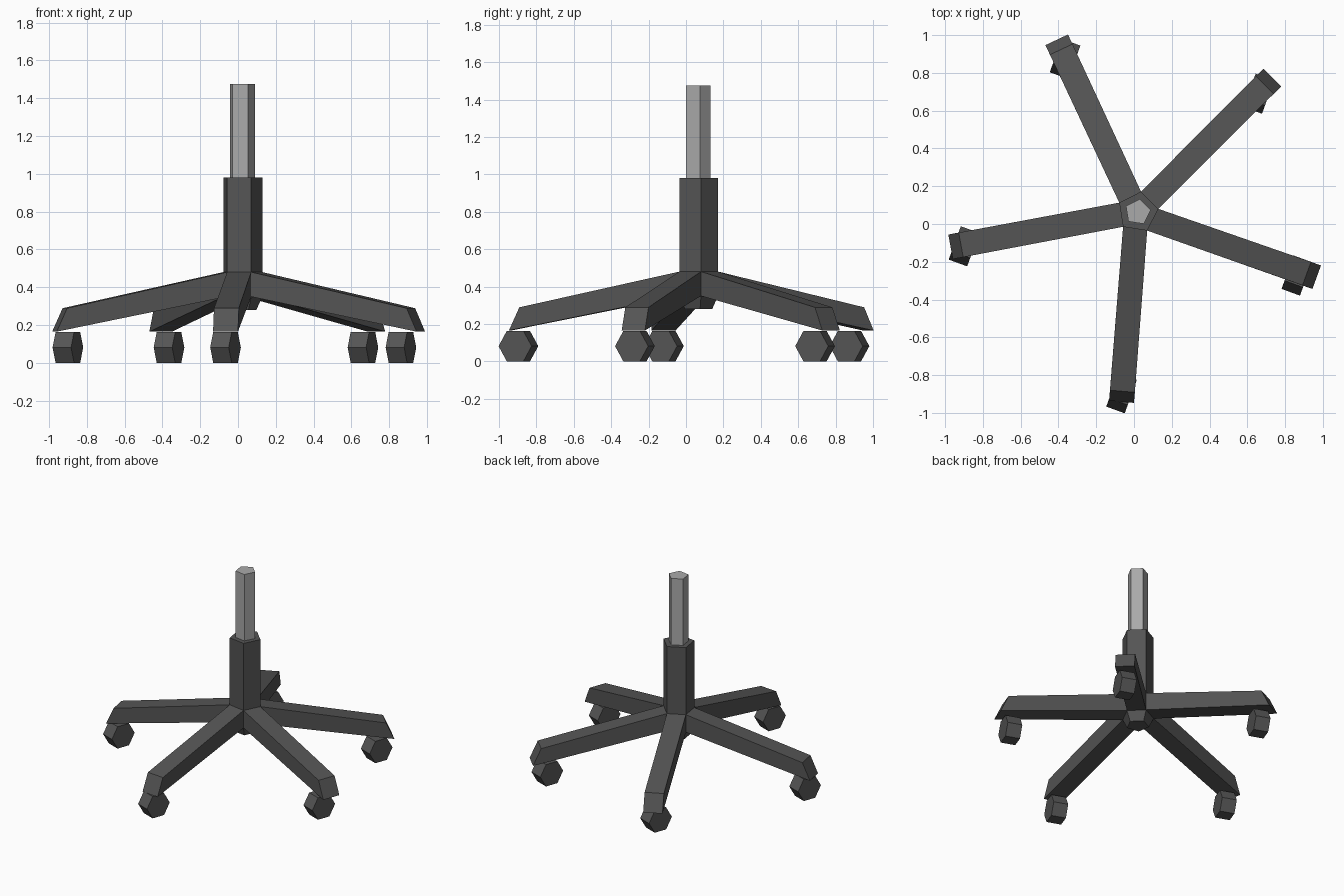
import bpy, bmesh
from math import cos, sin, pi, radians
from mathutils import Vector, Matrix

if "Cube" in bpy.data.objects:
    bpy.data.objects.remove(bpy.data.objects["Cube"])

CX, CY = 0.02, 0.063      # hub axis
TURN = 9                  # angle of the first pentagon corner


def material(name, v):
    m = bpy.data.materials.new(name)
    m.diffuse_color = (v, v, v, 1)
    m.use_nodes = True
    m.node_tree.nodes["Principled BSDF"].inputs["Base Color"].default_value = m.diffuse_color
    return m


dark = material("dark_plastic", 0.09)
steel = material("grey_steel", 0.4)


def ring(radius, z):
    return [Vector((CX + radius * cos(radians(TURN + 72 * k)),
                    CY + radius * sin(radians(TURN + 72 * k)), z)) for k in range(5)]


def loft(name, rings, mat):
    """Skin a stack of equal-length rings and cap both ends."""
    bm = bmesh.new()
    vs = [[bm.verts.new(p) for p in r] for r in rings]
    n = len(vs[0])
    for a, b in zip(vs, vs[1:]):
        for i in range(n):
            bm.faces.new((a[i], a[(i + 1) % n], b[(i + 1) % n], b[i]))
    bm.faces.new(vs[0])
    bm.faces.new(vs[-1])
    bmesh.ops.recalc_face_normals(bm, faces=bm.faces)
    me = bpy.data.meshes.new(name)
    bm.to_mesh(me)
    bm.free()
    me.materials.append(mat)
    ob = bpy.data.objects.new(name, me)
    bpy.context.collection.objects.link(ob)
    return ob


# Five-sided hub sleeve with tapered foot, and the gas lift rod
loft("hub_sleeve", [ring(0.078, 0.28), ring(0.11, 0.35), ring(0.11, 0.98)], dark)
loft("lift_rod", [ring(0.07, 0.95), ring(0.07, 1.475)], steel)

# Legs: each grows from one side of the hub to a slanted tip
top, low = ring(0.11, 0.48), ring(0.11, 0.35)
for k, ang in enumerate((45, 115.2, 190.5, 265.1, 340)):
    d = Vector((cos(radians(ang)), sin(radians(ang)), 0))
    side = Vector((-d.y, d.x, 0)) * 0.066
    tip_low = Vector((CX, CY, 0.165)) + d * 1.008
    tip_top = Vector((CX, CY, 0.289)) + d * 0.952
    j = (k + 1) % 5
    loft(f"leg_{k + 1}", [
        [low[k], low[j], top[j], top[k]],
        [tip_low - side, tip_low + side, tip_top + side, tip_top - side]], dark)

# Casters: six-sided wheels, all turned the same way
axis = Vector((cos(radians(-20)), sin(radians(-20)), 0))
roll = Vector((-axis.y, axis.x, 0))
for k, (x, y) in enumerate(((0.661, 0.69), (-0.365, 0.874), (-0.9, -0.118),
                            (-0.066, -0.896), (0.862, -0.273))):
    c = Vector((x, y, 0.0815))
    loft(f"caster_wheel_{k + 1}", [
        [c + axis * s + 0.094 * (roll * cos(i * pi / 3) + Vector((0, 0, sin(i * pi / 3))))
         for i in range(6)] for s in (-0.052, 0.052)], dark)
